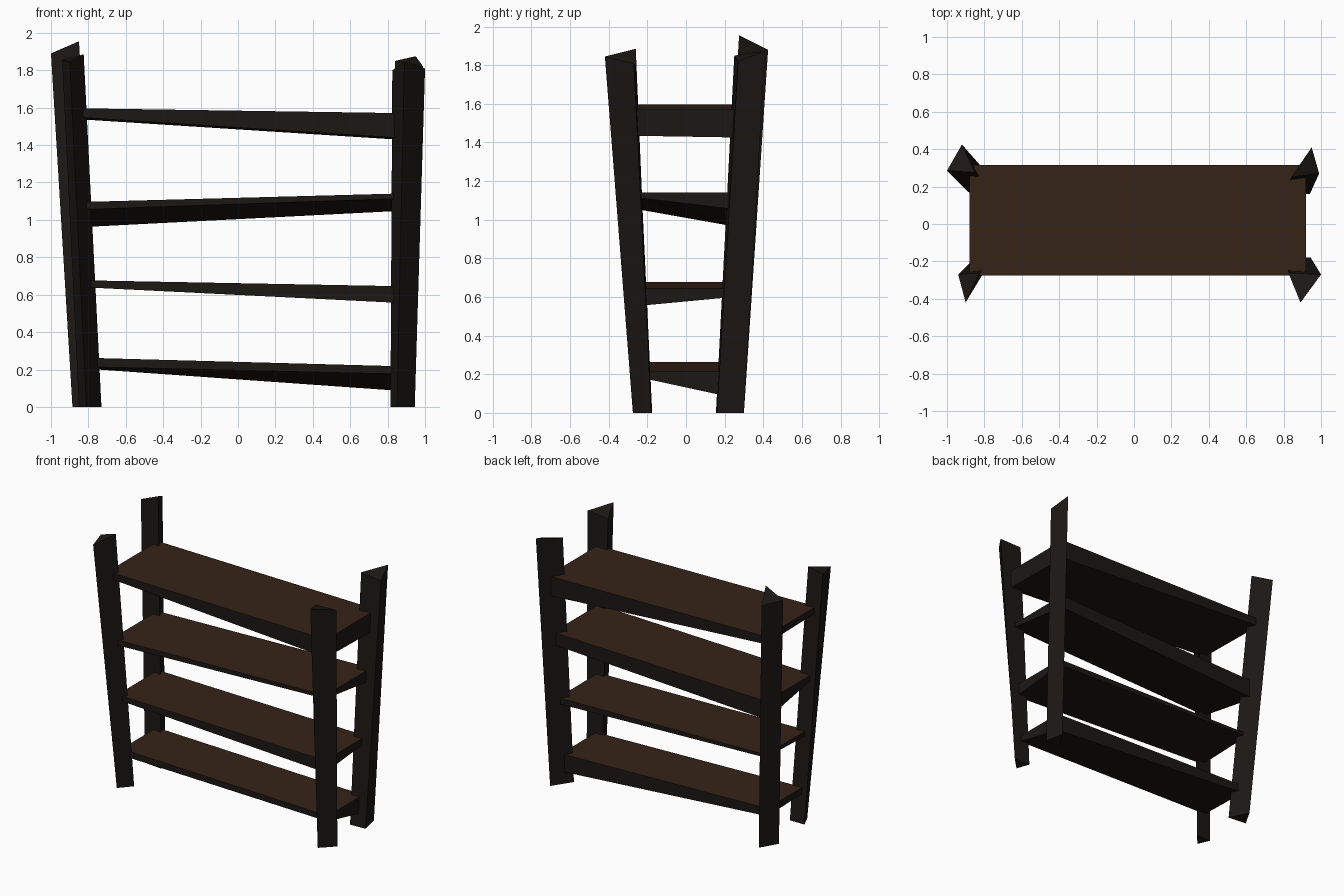
import bpy, bmesh

if "Cube" in bpy.data.objects:
    bpy.data.objects.remove(bpy.data.objects["Cube"])


def material(name, rgb):
    m = bpy.data.materials.new(name)
    m.diffuse_color = (*rgb, 1)
    m.use_nodes = True
    m.node_tree.nodes["Principled BSDF"].inputs["Base Color"].default_value = m.diffuse_color
    return m


DARK = material("dark_wood", (0.011, 0.009, 0.007))
BROWN = material("brown_wood", (0.037, 0.017, 0.009))


def loft(name, lower, upper, top_material=None):
    """Solid between two matching polygons."""
    bm = bmesh.new()
    a = [bm.verts.new(p) for p in lower]
    b = [bm.verts.new(p) for p in upper]
    n = len(a)
    bm.faces.new(a[::-1])
    top = bm.faces.new(b)
    for i in range(n):
        j = (i + 1) % n
        bm.faces.new((a[i], a[j], b[j], b[i]))
    if top_material:
        top.material_index = 1
    bmesh.ops.recalc_face_normals(bm, faces=bm.faces[:])
    me = bpy.data.meshes.new(name)
    bm.to_mesh(me)
    bm.free()
    me.materials.append(DARK)
    if top_material:
        me.materials.append(top_material)
    ob = bpy.data.objects.new(name, me)
    bpy.context.collection.objects.link(ob)
    return ob


# Splayed triangular posts: foot corners (x, y), then top corners (x, y, z)
posts = {
    "front_left_post": ([(-0.85, -0.18), (-0.81, -0.27), (-0.73, -0.18)],
                        [(-0.94, -0.27, 1.855), (-0.90, -0.42, 1.845), (-0.825, -0.26, 1.885)]),
    "front_right_post": ([(0.815, -0.175), (0.85, -0.275), (0.945, -0.18)],
                         [(0.825, -0.26, 1.80), (0.89, -0.42, 1.845), (1.0, -0.27, 1.81)]),
    "back_right_post": ([(0.815, 0.155), (0.94, 0.16), (0.91, 0.30)],
                        [(0.84, 0.25, 1.85), (0.99, 0.27, 1.82), (0.95, 0.41, 1.875)]),
    "back_left_post": ([(-0.885, 0.17), (-0.74, 0.155), (-0.81, 0.30)],
                       [(-1.0, 0.285, 1.89), (-0.85, 0.275, 1.955), (-0.92, 0.425, 1.88)]),
}
for name, (foot, top) in posts.items():
    loft(name, [(x, y, 0) for x, y in foot], top)

# Wedge shelves: x0, x1, y0, y1, top z left/right,
# underside z at front left, front right, back right, back left
shelves = [
    (-0.82, 0.88, -0.20, 0.215, 0.263, 0.217, 0.215, 0.175, 0.085, 0.205),
    (-0.83, 0.885, -0.235, 0.245, 0.677, 0.645, 0.640, 0.555, 0.600, 0.655),
    (-0.86, 0.90, -0.255, 0.28, 1.095, 1.142, 1.055, 1.115, 1.05, 0.96),
    (-0.88, 0.92, -0.275, 0.315, 1.597, 1.570, 1.550, 1.435, 1.425, 1.540),
]
for i, (x0, x1, y0, y1, zl, zr, *under) in enumerate(shelves, 1):
    corners = [(x0, y0), (x1, y0), (x1, y1), (x0, y1)]
    loft(f"shelf_{i}",
         [(x, y, z) for (x, y), z in zip(corners, under)],
         [(x, y, zl if x < 0 else zr) for x, y in corners], BROWN)
